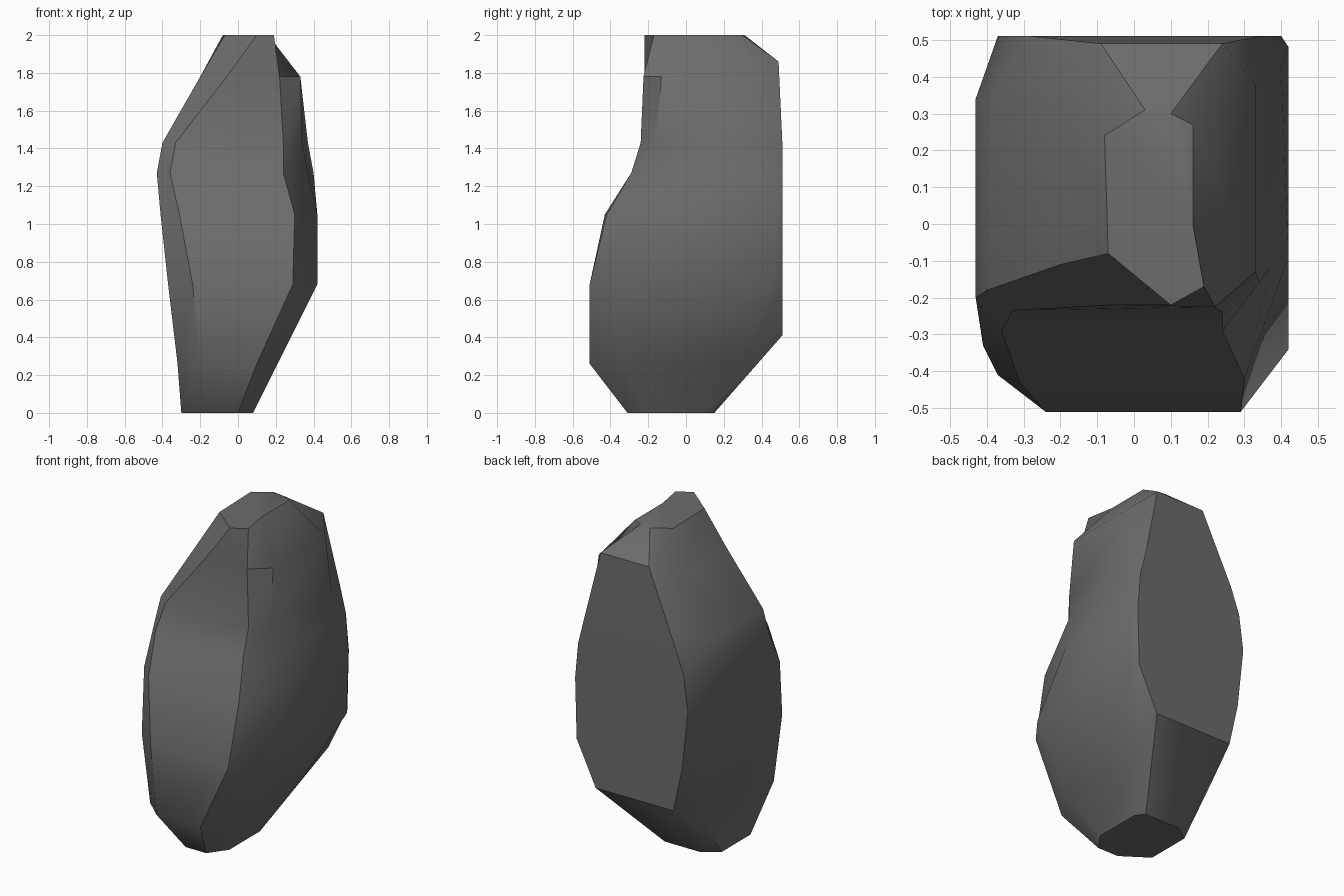
import bpy, bmesh, math

# Eight-cornered outlines of the boulder from the ground up:
# (height, lift of the two back corners, corners anticlockwise from left-front)
RINGS = [
    (0.00, 0.00, [(-.30, -.20), (-.14, -.31), (.00, -.31), (.08, -.20),
                  (.08, .10), (.04, .15), (-.20, .15), (-.30, .08)]),
    (0.26, 0.15, [(-.32, -.40), (-.20, -.51), (.10, -.51), (.21, -.33),
                  (.21, .30), (.26, .51), (-.27, .51), (-.32, .28)]),
    (0.68, 0.00, [(-.37, -.41), (-.24, -.51), (.29, -.51), (.42, -.34),
                  (.42, .46), (.39, .51), (-.33, .51), (-.37, .36)]),
    (1.05, 0.00, [(-.41, -.33), (-.31, -.43), (.30, -.42), (.42, -.09),
                  (.42, .48), (.40, .51), (-.37, .51), (-.41, .36)]),
    (1.27, 0.00, [(-.43, -.20), (-.36, -.29), (.24, -.29), (.37, -.12),
                  (.40, .43), (.38, .51), (-.34, .51), (-.43, .34)]),
    (1.43, 0.00, [(-.40, -.18), (-.33, -.235), (.24, -.24), (.34, -.16),
                  (.37, .39), (.34, .51), (-.28, .51), (-.39, .34)]),
    (1.78, 0.08, [(-.20, -.11), (-.06, -.22), (.22, -.225), (.33, -.13),
                  (.33, .38), (.24, .49), (-.09, .49), (-.20, .33)]),
    (2.00, 0.00, [(-.07, -.08), (.10, -.22), (.19, -.17), (.16, .00),
                  (.16, .27), (.10, .30), (.03, .31), (-.08, .24)]),
]

# Boulder body: skin the outlines and cap both ends
bm = bmesh.new()
loops = [[bm.verts.new((x, y, z + (lift if i in (5, 6) else 0)))
          for i, (x, y) in enumerate(pts)] for z, lift, pts in RINGS]
for low, high in zip(loops, loops[1:]):
    for i in range(8):
        j = (i + 1) % 8
        bm.faces.new((low[i], low[j], high[j], high[i]))
bm.faces.new(loops[0][::-1])
bm.faces.new(loops[-1])
bmesh.ops.recalc_face_normals(bm, faces=bm.faces)

mesh = bpy.data.meshes.new("boulder")
bm.to_mesh(mesh)
bm.free()
boulder = bpy.data.objects.new("boulder", mesh)
bpy.context.collection.objects.link(boulder)

# Single stone grey
grey = bpy.data.materials.new("stone grey")
grey.diffuse_color = (0.15, 0.15, 0.15, 1)
mesh.materials.append(grey)

# Smooth rock surface with crisp broken edges
bpy.context.view_layer.objects.active = boulder
boulder.select_set(True)
bpy.ops.object.shade_smooth_by_angle(angle=math.radians(40))
